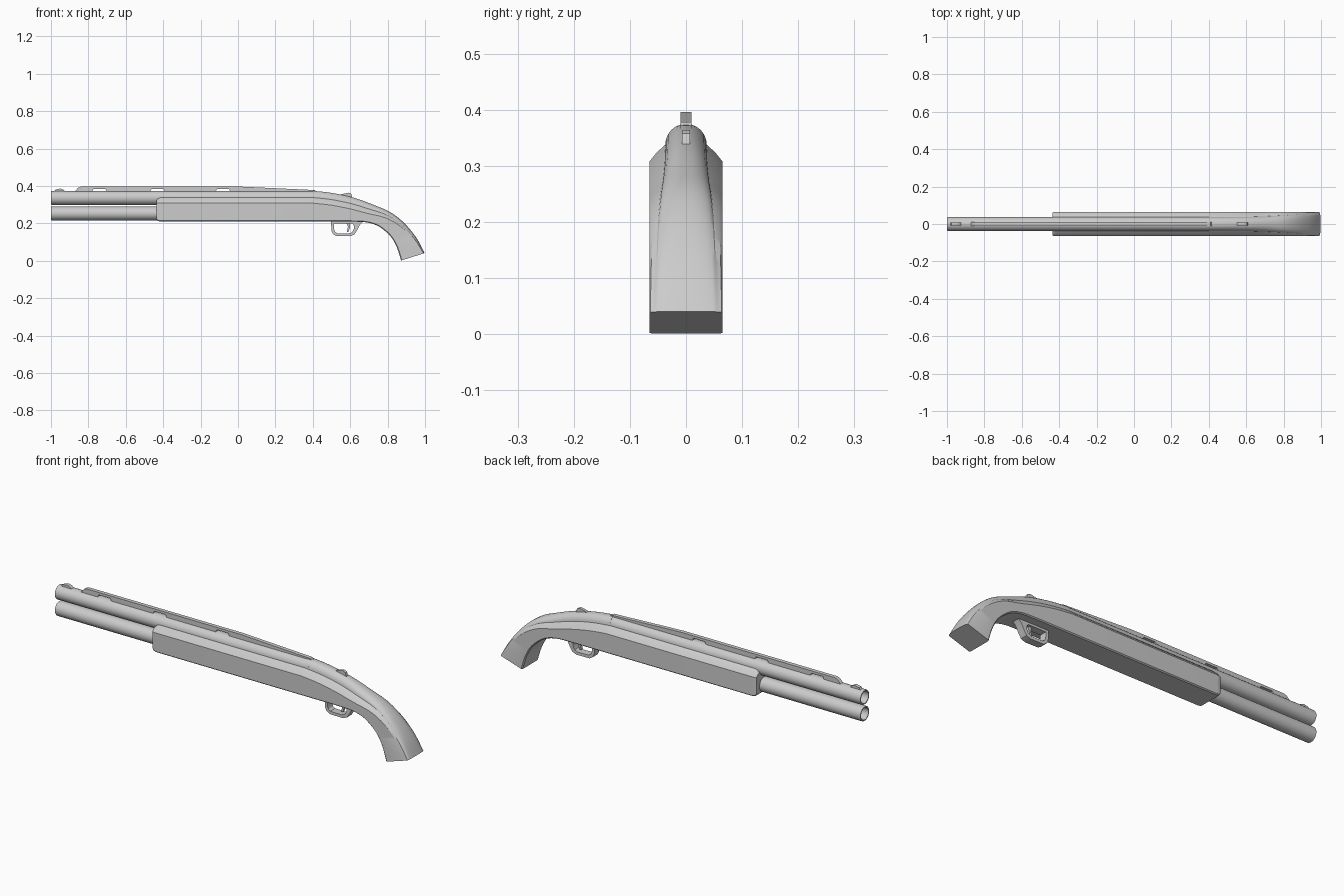
import bpy, bmesh, math
from mathutils import Vector

if "Cube" in bpy.data.objects:
    bpy.data.objects.remove(bpy.data.objects["Cube"])

grey = bpy.data.materials.new("grey")
grey.diffuse_color = (0.6, 0.6, 0.6, 1)
grey.use_nodes = True
grey.node_tree.nodes["Principled BSDF"].inputs["Base Color"].default_value = grey.diffuse_color


def finish(name, bm, angle=30):
    bmesh.ops.recalc_face_normals(bm, faces=bm.faces)
    me = bpy.data.meshes.new(name)
    bm.to_mesh(me)
    bm.free()
    ob = bpy.data.objects.new(name, me)
    bpy.context.collection.objects.link(ob)
    me.materials.append(grey)
    bpy.ops.object.select_all(action='DESELECT')
    bpy.context.view_layer.objects.active = ob
    ob.select_set(True)
    bpy.ops.object.shade_smooth_by_angle(angle=math.radians(angle))
    return ob


def loft(name, rings, closed=False, angle=30):
    """Skin a list of closed rings; cap the ends or join them."""
    bm = bmesh.new()
    vs = [[bm.verts.new(p) for p in r] for r in rings]
    n = len(vs[0])
    pairs = list(zip(vs, vs[1:])) + ([(vs[-1], vs[0])] if closed else [])
    for a, b in pairs:
        for i in range(n):
            j = (i + 1) % n
            bm.faces.new((a[i], a[j], b[j], b[i]))
    if not closed:
        bm.faces.new(vs[0])
        bm.faces.new(vs[-1])
    return finish(name, bm, angle)


def plate(name, profile, half):
    """Extrude an x-z outline across y."""
    return loft(name, [[(x, s * half, z) for x, z in profile] for s in (-1, 1)])


def tube(name, z, x0, x1, r=0.037, bore=0.03, n=32):
    """Hollow tube, open at the muzzle and blind further back."""
    path = [(x1, r), (x0 + 0.003, r), (x0, r - 0.002), (x0, bore), (x0 + 0.5, bore)]
    rings = [[(x, q * math.cos(2 * math.pi * i / n), z + q * math.sin(2 * math.pi * i / n))
              for i in range(n)] for x, q in path]
    loft(name, rings)


def spline(pts, sub=4):
    """Catmull-Rom resampling of tuples of any length."""
    out = []
    for i in range(len(pts) - 1):
        p = [Vector(pts[min(max(i + k, 0), len(pts) - 1)]) for k in (-1, 0, 1, 2)]
        for s in range(sub):
            t = s / sub
            out.append(0.5 * (2 * p[1] + (p[2] - p[0]) * t
                              + (2 * p[0] - 5 * p[1] + 4 * p[2] - p[3]) * t * t
                              + (3 * p[1] - p[0] - 3 * p[2] + p[3]) * t ** 3))
    return out + [Vector(pts[-1])]


def section(top, bottom, k, cut=0.0, w=0.065):
    """Stock cross-section: round crown on sloped shoulders; k flattens the crown, cut trims it."""
    neck = 0.037 + 0.022 * (1 - k)
    half = [(neck * math.cos(a), max(cut, k * 0.037 * (1 - math.sin(a))))
            for a in [math.radians(d) for d in (75, 60, 45, 30, 15, 0)]]
    half += [(w - 0.012 * k, max(cut, k * 0.052)), (w, 0.003 + max(cut, k * 0.064))]
    top, bottom = Vector((top[0], 0, top[1])), Vector((bottom[0], 0, bottom[1]))
    length = (top - bottom).length
    down = (bottom - top) / length
    half += [(w, length - 0.005), (w - 0.005, length)]
    pts = half + [(-y, d) for y, d in reversed(half)]
    return [top + down * d + Vector((0, y, 0)) for y, d in pts]


# Long fore-end, trimmed flat beside the barrel
loft("fore_end", [
    section((-0.437, 0.375), (-0.437, 0.222), 1, 0.055, 0.060),
    section((-0.430, 0.375), (-0.430, 0.213), 1, 0.044, 0.064),
    section((-0.415, 0.375), (-0.415, 0.209), 1, 0.036),
    section((0.40, 0.375), (0.40, 0.209), 1, 0.036)])

# Receiver and curved pistol grip: top x, z, bottom x, z, crown amount
stations = [(0.40, 0.375, 0.40, 0.209, 1), (0.50, 0.364, 0.50, 0.209, 1),
            (0.62, 0.338, 0.60, 0.209, 0.95), (0.73, 0.298, 0.68, 0.206, 0.8),
            (0.81, 0.263, 0.74, 0.19, 0.62), (0.872, 0.218, 0.785, 0.16, 0.46),
            (0.925, 0.162, 0.822, 0.122, 0.33), (0.965, 0.105, 0.85, 0.07, 0.22),
            (0.998, 0.041, 0.872, 0.001, 0.12)]
loft("pistol_grip", [section((s[0], s[1]), (s[2], s[3]), s[4]) for s in spline(stations)])

# Barrel and magazine tube
tube("barrel", 0.336, -1.0, 0.42)
tube("magazine_tube", 0.253, -1.0, -0.40)

# Raised rib with vent slots along its underside
low = 0.368
rib = [(-0.875, low), (-0.855, 0.390), (-0.84, 0.396), (0.02, 0.396), (0.41, 0.378), (0.42, low)]
for x in (-0.04, -0.39, -0.70):
    rib += [(x, low), (x - 0.008, 0.384), (x - 0.072, 0.384), (x - 0.08, low)]
plate("sight_rib", rib, 0.010)

# Front bead ramp and safety catch
plate("front_sight", [(-0.985, 0.368), (-0.975, 0.381), (-0.95, 0.386),
                      (-0.935, 0.381), (-0.92, 0.368)], 0.009)
plate("safety_catch", [(0.54, 0.345), (0.555, 0.356), (0.59, 0.364),
                       (0.605, 0.358), (0.612, 0.335)], 0.007)

# Trigger guard loop: paired outer and inner outlines
outer = [(0.497, 0.215), (0.500, 0.160), (0.508, 0.143), (0.525, 0.132), (0.60, 0.131),
         (0.622, 0.140), (0.638, 0.165), (0.650, 0.190), (0.675, 0.215)]
inner = [(0.513, 0.198), (0.514, 0.168), (0.519, 0.155), (0.530, 0.147), (0.595, 0.146),
         (0.610, 0.153), (0.620, 0.172), (0.620, 0.188), (0.612, 0.198)]
h = 0.019
loft("trigger_guard", [[(a[0], -h, a[1]), (a[0], h, a[1]), (b[0], h, b[1]), (b[0], -h, b[1])]
                       for a, b in zip(outer, inner)], closed=True)
plate("trigger", [(0.575, 0.212), (0.588, 0.182), (0.582, 0.155), (0.590, 0.155),
                  (0.600, 0.180), (0.600, 0.212)], 0.007)
